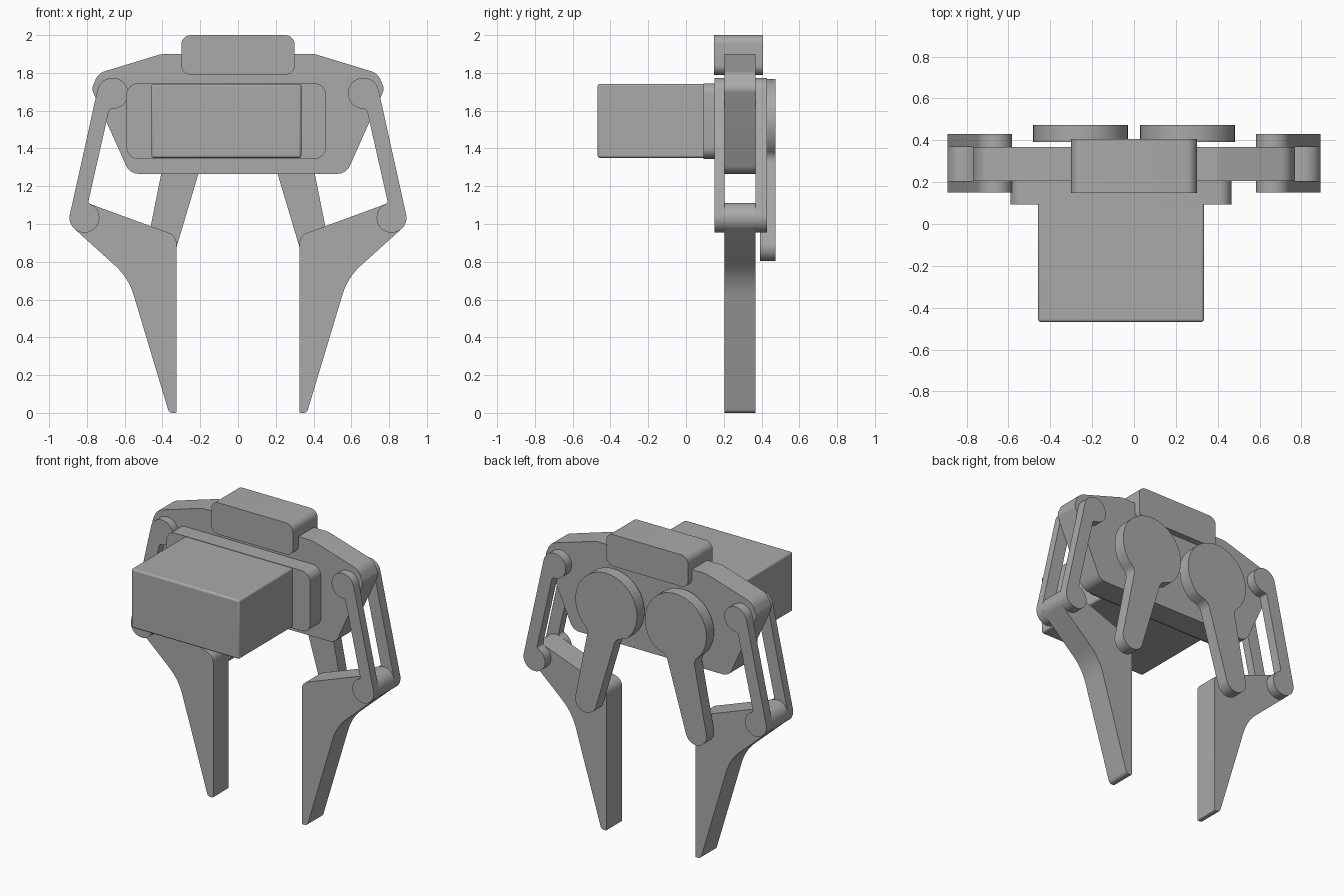
import bpy, bmesh, math
from mathutils import Vector

cube = bpy.data.objects.get("Cube")
if cube:
    bpy.data.objects.remove(cube, do_unlink=True)

grey = bpy.data.materials.new("plain_grey")
grey.use_nodes = True
shade = (0.4, 0.4, 0.4, 1)
grey.diffuse_color = shade
grey.node_tree.nodes["Principled BSDF"].inputs["Base Color"].default_value = shade


def arc(cx, cz, r, start, end, steps=28):
    """Sharp outline points along an arc, angles in degrees."""
    angles = [math.radians(start + (end - start) * i / steps) for i in range(steps + 1)]
    return [(cx + r * math.cos(a), cz + r * math.sin(a), 0) for a in angles]


def rounded(points, steps=8):
    """Replace each corner (x, z, radius) by a fillet arc."""
    out = []
    for i, (x, z, r) in enumerate(points):
        p = Vector((x, z))
        if r == 0:
            out.append(p)
            continue
        a = (Vector(points[i - 1][:2]) - p).normalized()
        b = (Vector(points[(i + 1) % len(points)][:2]) - p).normalized()
        half = a.angle(b) / 2
        reach = r / math.tan(half)
        centre = p + (a + b).normalized() * r / math.sin(half)
        u, v = p + a * reach - centre, p + b * reach - centre
        turn = math.atan2(u.x * v.y - u.y * v.x, u.dot(v))
        for k in range(steps + 1):
            t = turn * k / steps
            c, s = math.cos(t), math.sin(t)
            out.append(centre + Vector((u.x * c - u.y * s, u.x * s + u.y * c)))
    return out


def plate(name, points, y0, y1, side=1, bevel=0):
    """Extrude a rounded x-z outline from y0 to y1."""
    bm = bmesh.new()
    face = bm.faces.new([bm.verts.new((p.x * side, y0, p.y)) for p in rounded(points)])
    extruded = bmesh.ops.extrude_face_region(bm, geom=[face])["geom"]
    bmesh.ops.translate(bm, vec=(0, y1 - y0, 0),
                        verts=[g for g in extruded if isinstance(g, bmesh.types.BMVert)])
    bmesh.ops.recalc_face_normals(bm, faces=bm.faces)
    mesh = bpy.data.meshes.new(name)
    bm.to_mesh(mesh)
    bm.free()
    mesh.materials.append(grey)
    obj = bpy.data.objects.new(name, mesh)
    bpy.context.collection.objects.link(obj)
    if bevel:
        mod = obj.modifiers.new("soft_edges", "BEVEL")
        mod.width, mod.segments = bevel, 3
    bpy.ops.object.select_all(action="DESELECT")
    obj.select_set(True)
    bpy.context.view_layer.objects.active = obj
    bpy.ops.object.shade_smooth_by_angle(angle=math.radians(30))
    return obj


def box(x0, x1, z0, z1, r):
    return [(x0, z0, r), (x1, z0, r), (x1, z1, r), (x0, z1, r)]


# Palm plate: symmetric outline
half = [(0.573, 1.266, 0.07), (0.775, 1.715, 0.05), (0.74, 1.798, 0.08), (0.405, 1.9, 0.1)]
plate("palm_plate", half + [(-x, z, r) for x, z, r in reversed(half)], 0.205, 0.367)

# Top mount and motor
plate("top_mount", box(-0.3, 0.3, 1.79, 2.0, 0.05), 0.148, 0.407)
plate("motor_flange", box(-0.59, 0.465, 1.345, 1.745, 0.06), 0.093, 0.205)
plate("motor_case", box(-0.458, 0.335, 1.35, 1.742, 0), -0.468, 0.15, bevel=0.012)

# Knuckle joint shared by the finger and the links
KX, KZ, KR = 0.813, 1.033, 0.079

finger = (arc(KX, KZ, KR, -46, 110)
          + [(0.325, 0.938, 0.06), (0.325, 0, 0.008), (0.365, 0, 0.025), (0.58, 0.716, 0.34)])

link = (arc(0.664, 1.692, 0.082, 12, 265)
        + [(0.682, 1.606, 0.015), (0.793, 1.115, 0.015)]
        + arc(KX, KZ, KR, 112, 372))

# Round drive disc narrowing into a tapered arm
arm = (arc(0.255, 1.542, 0.226, -40, 228, 48)
       + [(0.186, 1.345, 0.06)]
       + arc(0.405, 0.88, 0.077, 195, 372)
       + [(0.388, 1.36, 0.06)])

for side, word in ((1, "left"), (-1, "right")):
    plate(word + "_finger", finger, 0.205, 0.367, side)
    plate(word + "_front_link", link, 0.15, 0.205, side)
    plate(word + "_back_link", link, 0.367, 0.43, side)
    plate(word + "_drive_arm", arm, 0.393, 0.473, side)
